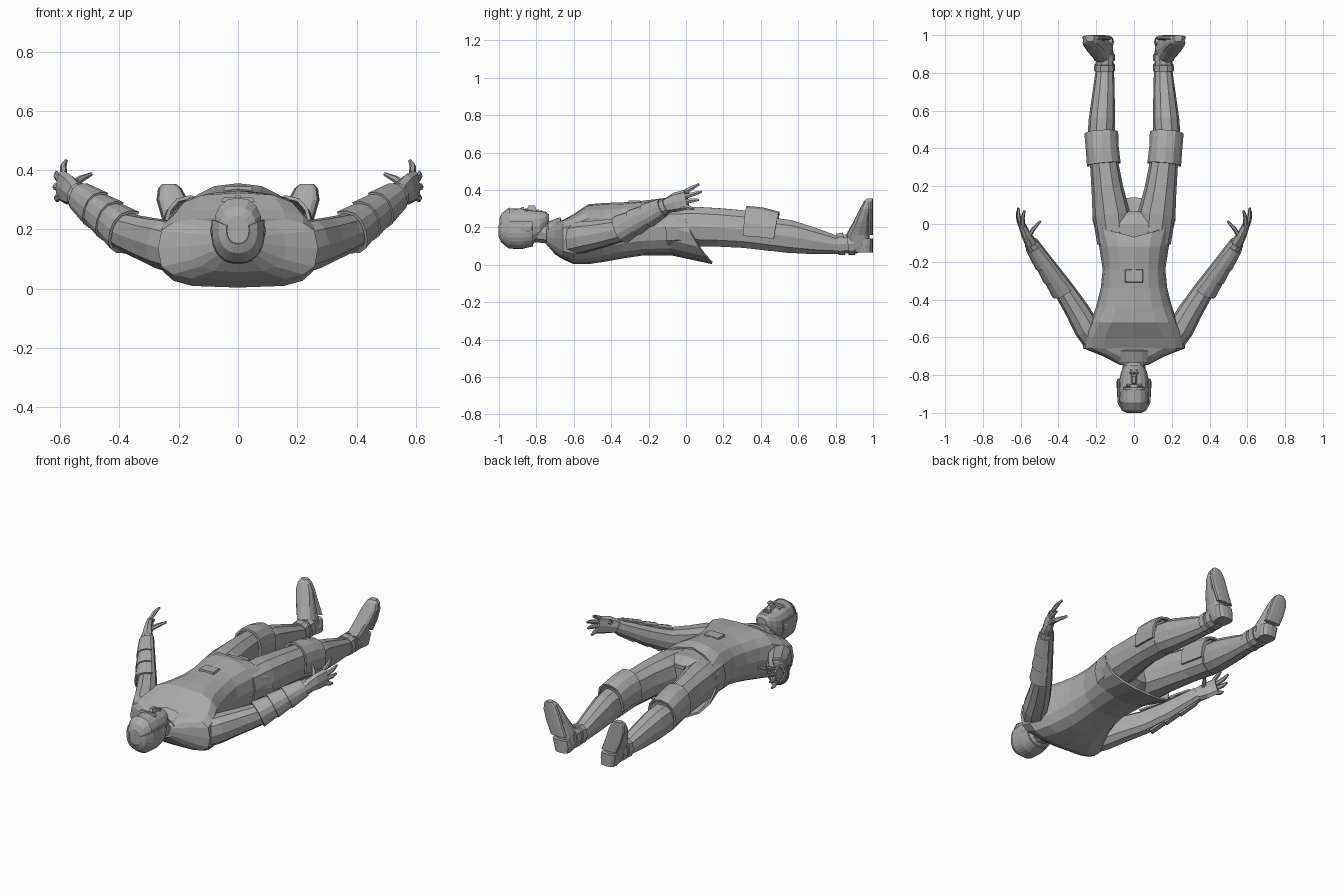
import bpy, bmesh, math
from mathutils import Vector

cube = bpy.data.objects.get("Cube")
if cube:
    bpy.data.objects.remove(cube, do_unlink=True)

X, Y, Z = Vector((1, 0, 0)), Vector((0, 1, 0)), Vector((0, 0, 1))

grey = bpy.data.materials.new("plain grey")
grey.use_nodes = True
colour = (0.4, 0.4, 0.4, 1)
grey.diffuse_color = colour
grey.node_tree.nodes["Principled BSDF"].inputs["Base Color"].default_value = colour


def finish(name, bm, mirror=False, thick=0):
    bmesh.ops.recalc_face_normals(bm, faces=bm.faces)
    mesh = bpy.data.meshes.new(name)
    bm.to_mesh(mesh)
    bm.free()
    mesh.materials.append(grey)
    obj = bpy.data.objects.new(name, mesh)
    bpy.context.collection.objects.link(obj)
    if thick:
        solid = obj.modifiers.new("thickness", 'SOLIDIFY')
        solid.thickness = thick
        solid.offset = 0
    if mirror:
        obj.modifiers.new("mirror", 'MIRROR')
    return obj


def ring(centre, side, up, rx, ry, p=0.85, n=12, arc=None):
    """Rounded-box cross-section, full or between two angles in degrees."""
    if arc:
        angles = [math.radians(arc[0] + (arc[1] - arc[0]) * i / n) for i in range(n + 1)]
    else:
        angles = [math.tau * i / n for i in range(n)]
    soft = lambda v: math.copysign(abs(v) ** p, v) if abs(v) > 1e-6 else 0
    return [Vector(centre) + side * rx * soft(math.cos(a)) + up * ry * soft(math.sin(a))
            for a in angles]


def loft(name, rings, closed=True, caps=(True, True), **kw):
    bm = bmesh.new()
    rows = [[bm.verts.new(v) for v in r] for r in rings]
    n = len(rows[0])
    for a, b in zip(rows, rows[1:]):
        for i in range(n if closed else n - 1):
            j = (i + 1) % n
            bm.faces.new((a[i], a[j], b[j], b[i]))
    if closed:
        for row, cap in zip((rows[0], rows[-1]), caps):
            if cap:
                bm.faces.new(row)
    return finish(name, bm, **kw)


def limb(name, stations, p=0.85, n=10, arc=None, **kw):
    """Loft along a path of (x, y, z, half width, half height)."""
    pts = [Vector(s[:3]) for s in stations]
    rings = []
    for i, s in enumerate(stations):
        d = (pts[min(i + 1, len(pts) - 1)] - pts[max(i - 1, 0)]).normalized()
        side = d.cross(Z).normalized()
        rings.append(ring(s[:3], side, side.cross(d), s[3], s[4], p, n, arc))
    return loft(name, rings, closed=arc is None, **kw)


def slab(y, w, low, high, p=0.85, n=16, arc=None):
    return ring((0, y, (low + high) / 2), X, Z, w, (high - low) / 2, p, n, arc)


def block(name, centre, size, mirror=False, taper=1):
    bm = bmesh.new()
    bmesh.ops.create_cube(bm, size=1)
    for v in bm.verts:
        k = taper if v.co.z > 0 else 1
        v.co = Vector(centre) + Vector((v.co.x * size[0] * k, v.co.y * size[1] * k, v.co.z * size[2]))
    return finish(name, bm, mirror)


def ball(name, centre, size, mirror=False):
    bm = bmesh.new()
    bmesh.ops.create_uvsphere(bm, u_segments=8, v_segments=6, radius=1)
    for v in bm.verts:
        v.co = Vector(centre) + Vector(a * b for a, b in zip(v.co, size))
    return finish(name, bm, mirror)


# Coat: boxy shoulders, narrow waist, hem sweeping back into a tail
coat = []
for y, w, low, high, p, sweep, dip in (
        (-.74, .075, .11, .2, .8, 0, 0), (-.695, .16, .06, .225, .7, 0, 0),
        (-.655, .265, .035, .235, .55, 0, 0), (-.6, .26, .01, .265, .55, 0, 0),
        (-.52, .225, .01, .318, .65, 0, 0), (-.44, .195, .022, .325, .75, 0, 0),
        (-.34, .17, .04, .328, .8, 0, 0), (-.24, .16, .055, .336, .8, 0, 0),
        (-.12, .18, .055, .35, .85, .05, 0), (-.01, .215, .01, .335, .85, .15, .06)):
    row = slab(y, w, low, high, p)
    for v in row:
        t = (high - v.z) / (high - low)
        v.y += sweep * t * t
        if t < .5:
            v.y -= dip * (1 - abs(v.x) / w)
    coat.append(row)
loft("coat", coat, caps=(True, False), thick=.012)
loft("collar", [slab(-.67, .1, .09, .25), slab(-.735, .08, .105, .225)],
     caps=(False, False), thick=.012)
block("chest_pocket", (0, -.275, .335), (.1, .07, .02), taper=.92)

# Hips
loft("hips", [slab(-.15, .15, .1, .31), slab(0, .18, .1, .315), slab(.06, .09, .13, .28)])
block("hip_clasp", (0, .05, .275), (.07, .035, .02))

# Head, neck and hair
limb("neck", [(0, -.62, .17, .07, .06), (0, -.72, .165, .06, .055), (0, -.82, .18, .06, .06)])
head = ((-.998, .03, .16, .24), (-.985, .055, .13, .27), (-.945, .076, .098, .3),
        (-.88, .08, .095, .303), (-.82, .077, .11, .292), (-.78, .068, .14, .288),
        (-.75, .05, .19, .285), (-.733, .03, .22, .27))
loft("head", [slab(*s) for s in head])
loft("hair", [slab(y, w + .007, a - .007, b + .005, arc=(165, 375)) for y, w, a, b in head[:5]],
     closed=False, thick=.008)
loft("hair_crown", [slab(y, w + .006, a - .006, b + .007) for y, w, a, b in head[:3]])
block("nose", (0, -.825, .302), (.032, .06, .03), taper=.55)
block("brow", (0, -.872, .302), (.115, .016, .014), taper=.8)
block("upper_lip", (0, -.789, .291), (.05, .01, .012), taper=.7)
block("lower_lip", (0, -.774, .288), (.042, .01, .012), taper=.7)
ball("eye", (.03, -.855, .292), (.014, .009, .01), True)
ball("ear", (.082, -.85, .195), (.012, .034, .024), True)

# Arms
arm = [(.2, -.61, .135, .075, .085), (.25, -.55, .15, .07, .085), (.3, -.46, .165, .064, .076),
       (.37, -.35, .188, .055, .066), (.445, -.25, .235, .052, .058), (.545, -.1, .32, .038, .042)]
limb("arm", arm, mirror=True)

# Overlapping forearm plates, flared toward the elbow
start, end = Vector(arm[3][:3]), Vector(arm[5][:3])
for i in range(3):
    a, b = start.lerp(end, .02 + .28 * i), start.lerp(end, .36 + .28 * i)
    r = .068 - .006 * i
    limb("forearm_plate", [(*a, r, r + .006), (*b, r - .014, r - .01)],
         n=8, arc=(-100, 110), mirror=True, thick=.01)

# Hands
limb("palm", [(.54, -.11, .315, .034, .038), (.572, -.055, .335, .026, .052),
              (.598, .005, .35, .018, .053)], n=8, mirror=True)
for name, base, tip in (
        ("index_finger", (.588, -.01, .388), (.58, .07, .432)),
        ("middle_finger", (.598, -.005, .365), (.612, .085, .392)),
        ("ring_finger", (.6, -.005, .34), (.617, .07, .348)),
        ("little_finger", (.598, -.015, .315), (.61, .043, .298)),
        ("thumb", (.56, -.07, .35), (.495, .015, .387))):
    a, b = Vector(base), Vector(tip)
    m = a.lerp(b, .55) + X * .006
    limb(name, [(*a, .012, .013), (*m, .011, .012), (*b, .006, .006)], n=6, mirror=True)

# Legs
limb("thigh", [(.105, -.1, .2, .09, .11), (.12, .05, .205, .1, .11), (.14, .18, .2, .085, .107),
               (.158, .32, .19, .075, .104), (.17, .475, .168, .08, .1)], mirror=True)
limb("lower_leg", [(.175, .45, .165, .072, .092), (.17, .55, .152, .07, .092),
                   (.162, .68, .128, .06, .074), (.155, .8, .108, .05, .052),
                   (.155, .92, .115, .045, .055)], mirror=True)
limb("knee_pad", [(.16, .315, .192, .085, .118), (.168, .4, .185, .083, .116),
                  (.173, .48, .172, .085, .108)], n=8, arc=(-15, 195), mirror=True, thick=.012)
for y in (.81, .865):
    limb("boot_cuff", [(.156, y, .11, .056, .06), (.156, y + .035, .113, .054, .062)], mirror=True)

# Boots, toes pointing up
foot = ((.065, .155, .042, .9, .99), (.1, .158, .048, .87, .985), (.16, .172, .05, .855, .98),
        (.23, .2, .052, .895, .985), (.3, .222, .05, .93, .99), (.338, .23, .037, .95, .99),
        (.354, .233, .02, .965, .99))


def foot_ring(z, x, w, back, front):
    return ring((x, (back + front) / 2, z), X, Y, w, (front - back) / 2, .75)


loft("boot", [foot_ring(*s) for s in foot], mirror=True)
loft("front_sole", [foot_ring(z, x, w + .003, .972, 1) for z, x, w, _, _ in foot[2:]], mirror=True)
loft("heel", [foot_ring(z, x, w + .004, .925, 1) for z, x, w, _, _ in foot[:2]]
     + [foot_ring(.14, .165, .052, .94, 1)], mirror=True)
